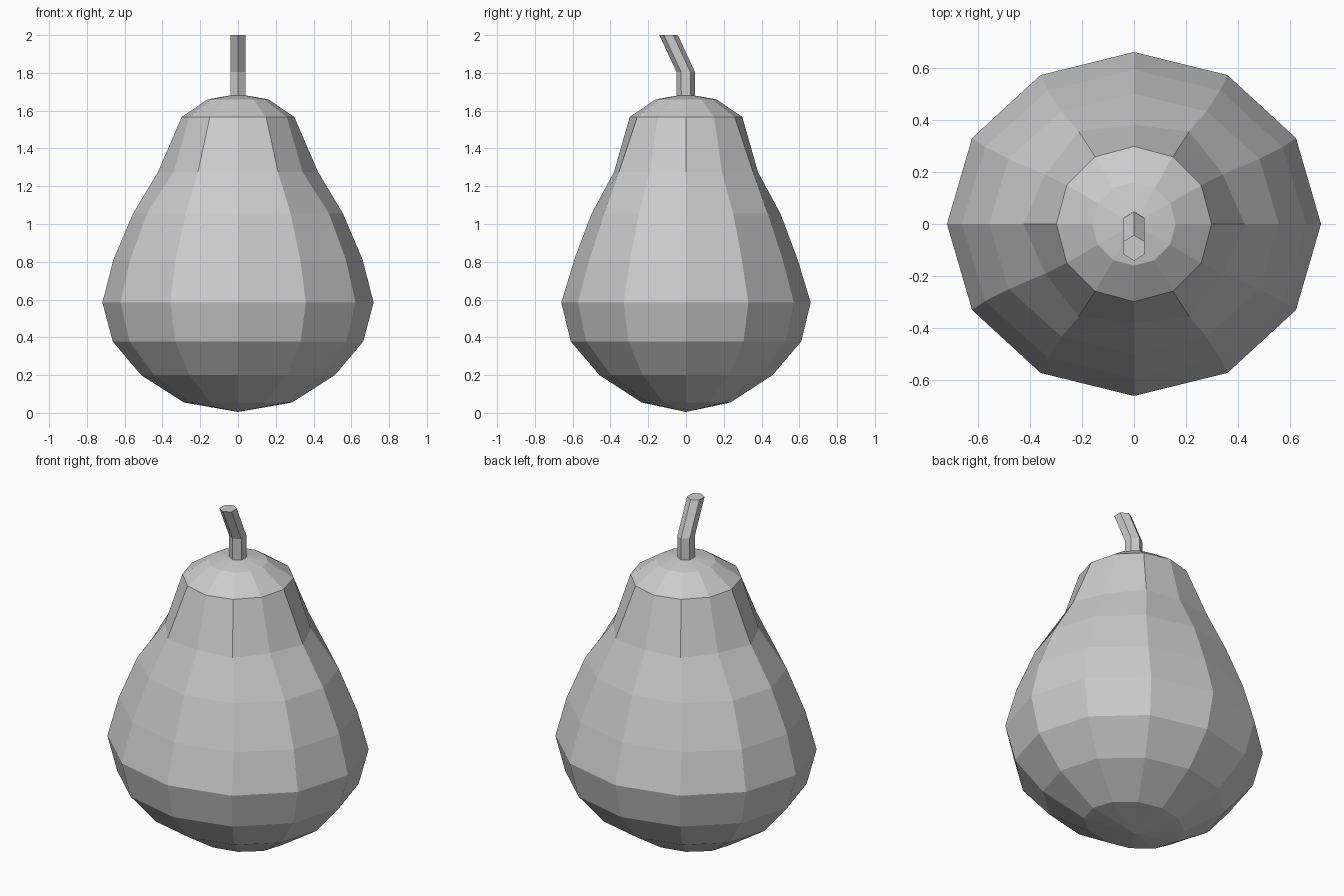
import bpy, bmesh
from math import sin, cos, pi

if "Cube" in bpy.data.objects:
    bpy.data.objects.remove(bpy.data.objects["Cube"])


def loft(name, rings, bottom=None, top=None):
    """Skin a stack of equal-sided rings; close ends with a point or a flat cap."""
    bm = bmesh.new()
    loops = [[bm.verts.new(p) for p in ring] for ring in rings]
    n = len(loops[0])
    for a, b in zip(loops, loops[1:]):
        for i in range(n):
            j = (i + 1) % n
            bm.faces.new((a[i], a[j], b[j], b[i]))
    for loop, tip in ((loops[0], bottom), (loops[-1], top)):
        if tip:
            v = bm.verts.new(tip)
            for i in range(n):
                bm.faces.new((loop[i], loop[(i + 1) % n], v))
        else:
            bm.faces.new(loop)
    bmesh.ops.recalc_face_normals(bm, faces=bm.faces)
    mesh = bpy.data.meshes.new(name)
    bm.to_mesh(mesh)
    bm.free()
    obj = bpy.data.objects.new(name, mesh)
    bpy.context.collection.objects.link(obj)
    return obj


# Pear body: (x radius, y radius, height, scale of every second corner)
profile = [
    (0.286, 0.235, 0.055, 1), (0.513, 0.458, 0.20, 1), (0.663, 0.61, 0.378, 1),
    (0.718, 0.66, 0.584, 1), (0.66, 0.592, 0.81, 1), (0.556, 0.50, 1.055, 1),
    (0.424, 0.41, 1.275, 0.93), (0.298, 0.298, 1.567, 1), (0.16, 0.16, 1.66, 1),
]
body_rings = [
    [(rx * cos(i * pi / 6) * (s if i % 2 else 1),
      ry * sin(i * pi / 6) * (s if i % 2 else 1), z) for i in range(12)]
    for rx, ry, z, s in profile
]
loft("pear_body", body_rings, bottom=(0, 0, 0.005), top=(0, 0, 1.688))

# Bent six-sided stem: (centre y, height)
stem_rings = [
    [(0.046 * cos(pi / 2 + i * pi / 3), y + 0.049 * sin(pi / 2 + i * pi / 3), z)
     for i in range(6)]
    for y, z in ((0, 1.66), (-0.002, 1.806), (-0.092, 2.0))
]
loft("stem", stem_rings)
